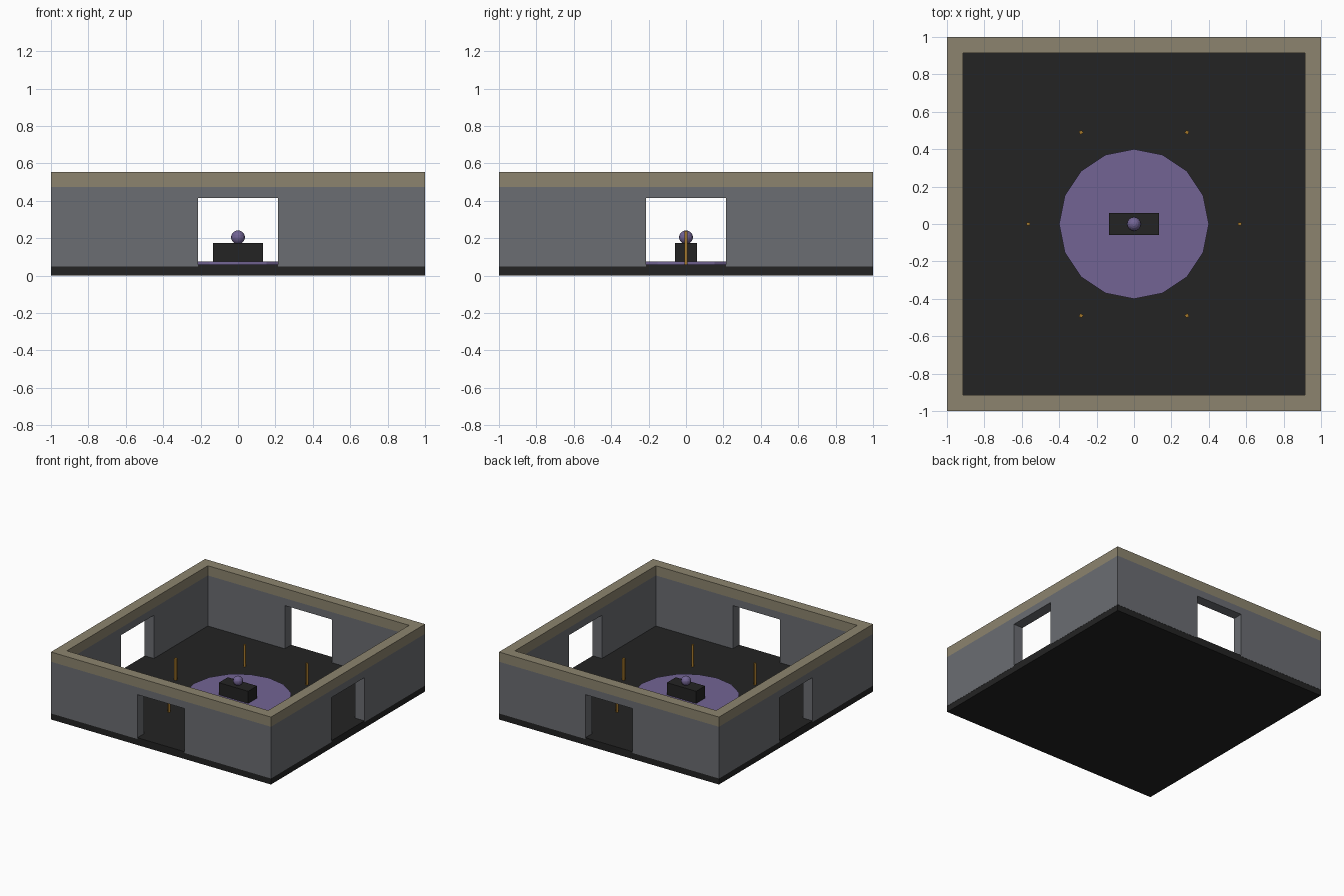
import bpy, bmesh, math
from mathutils import Matrix

if "Cube" in bpy.data.objects:
    bpy.data.objects.remove(bpy.data.objects["Cube"])


def material(name, rgb):
    lin = [((c / 255 + 0.055) / 1.055) ** 2.4 for c in rgb]
    m = bpy.data.materials.new(name)
    m.diffuse_color = (*lin, 1)
    m.use_nodes = True
    m.node_tree.nodes["Principled BSDF"].inputs["Base Color"].default_value = m.diffuse_color
    return m


DARK = material("dark stone", (35, 35, 35))
GREY = material("grey wall", (107, 109, 114))
TAN = material("tan trim", (140, 132, 110))
PURPLE = material("purple", (114, 100, 148))
GOLD = material("gold", (166, 120, 42))


def finish(name, bm, mat):
    bmesh.ops.recalc_face_normals(bm, faces=bm.faces)
    me = bpy.data.meshes.new(name)
    bm.to_mesh(me)
    bm.free()
    ob = bpy.data.objects.new(name, me)
    bpy.context.collection.objects.link(ob)
    if mat:
        me.materials.append(mat)
    return ob


def box(name, sx, sy, z0, z1, mat, x=0, y=0, turn=0):
    bm = bmesh.new()
    bmesh.ops.create_cube(bm, size=1, matrix=Matrix.Translation((x, y, (z0 + z1) / 2))
                          @ Matrix.Rotation(turn, 4, 'Z') @ Matrix.Diagonal((sx, sy, z1 - z0, 1)))
    return finish(name, bm, mat)


def square_ring(name, outer, inner, z0, z1, mat):
    bm = bmesh.new()
    loops = []
    for r, z in ((outer, z0), (outer, z1), (inner, z1), (inner, z0)):
        loops.append([bm.verts.new((sx * r, sy * r, z))
                      for sx, sy in ((-1, -1), (1, -1), (1, 1), (-1, 1))])
    for a in range(4):
        p, q = loops[a], loops[(a + 1) % 4]
        for i in range(4):
            j = (i + 1) % 4
            bm.faces.new((p[i], p[j], q[j], q[i]))
    return finish(name, bm, mat)


# floor slab, slightly inside the walls
box("floor", 1.997, 1.997, 0, 0.06, DARK)

# walls with one doorway cut through each side
walls = square_ring("walls", 1.0, 0.915, 0.05, 0.475, GREY)
for name, sx, sy in (("door_cutter_x", 3, 0.43), ("door_cutter_y", 0.43, 3)):
    cutter = box(name, sx, sy, -0.1, 0.415, None)
    cutter.hide_render = True
    cutter.hide_viewport = False
    cutter.display_type = 'WIRE'
    mod = walls.modifiers.new(name, 'BOOLEAN')
    mod.operation = 'DIFFERENCE'
    mod.solver = 'EXACT'
    mod.object = cutter

# trim band on top of the walls
square_ring("wall_trim", 1.0, 0.915, 0.475, 0.555, TAN)

# round dais
bm = bmesh.new()
bmesh.ops.create_cone(bm, cap_ends=True, segments=16, radius1=0.4, radius2=0.4,
                      depth=0.015, matrix=Matrix.Translation((0, 0, 0.0675)))
finish("round_dais", bm, PURPLE)

# pedestal and orb
box("pedestal", 0.266, 0.116, 0.075, 0.175, DARK)
bm = bmesh.new()
bmesh.ops.create_uvsphere(bm, u_segments=16, v_segments=10, radius=0.037,
                          matrix=Matrix.Translation((0, 0, 0.205)))
finish("orb", bm, PURPLE)

# six posts around the dais
for i in range(6):
    a = math.radians(60 * i)
    box(f"post_{i + 1}", 0.018, 0.018, 0.06, 0.238, GOLD,
        0.566 * math.cos(a), 0.566 * math.sin(a), a)
